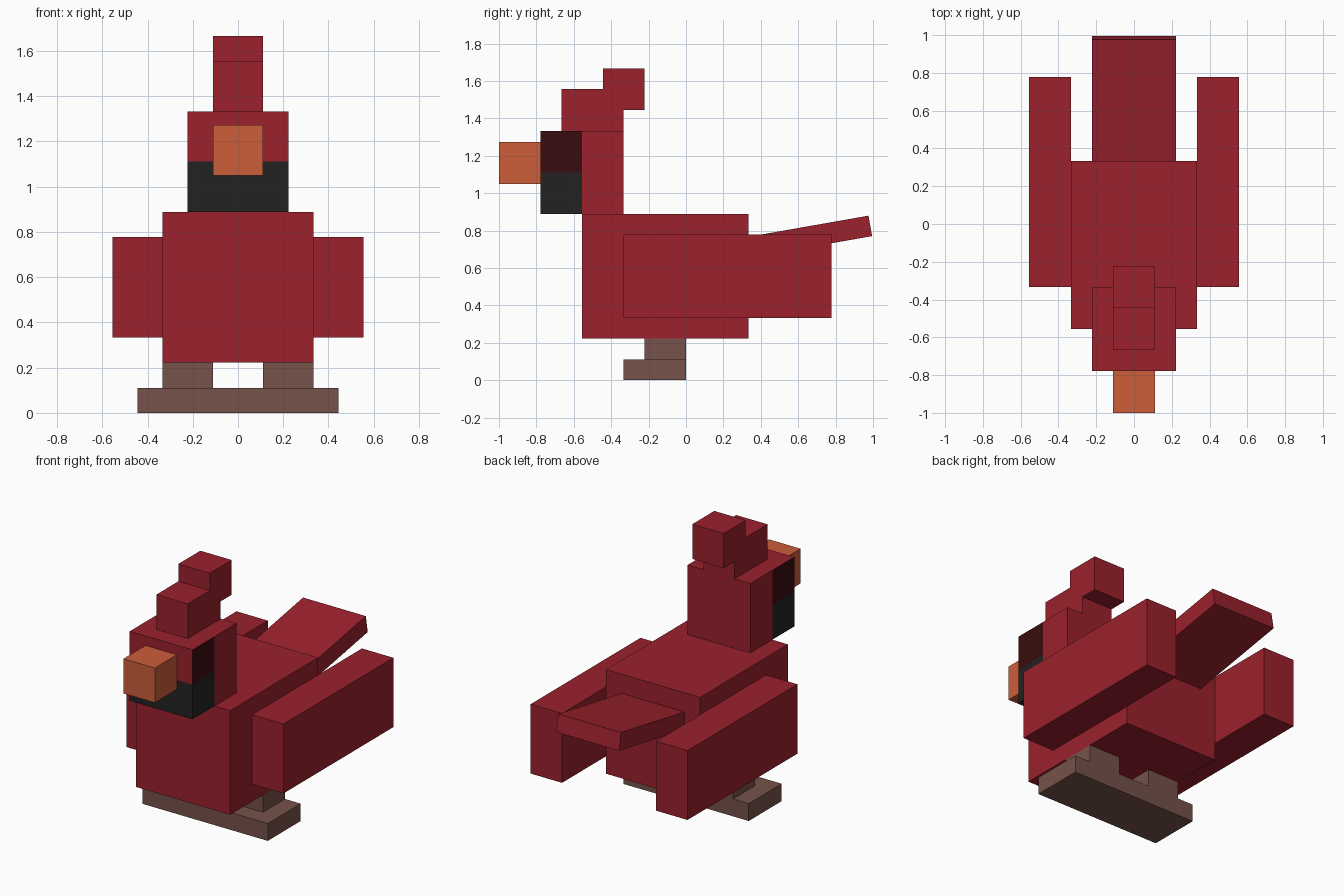
import bpy
import bmesh
from math import radians
from mathutils import Vector

default = bpy.data.objects.get("Cube")
if default:
    bpy.data.objects.remove(default)

U = 1 / 9  # block unit


def material(name, hex_code):
    def linear(c):
        return c / 12.92 if c <= 0.04045 else ((c + 0.055) / 1.055) ** 2.4
    rgb = [linear(int(hex_code[i:i + 2], 16) / 255) for i in (0, 2, 4)]
    mat = bpy.data.materials.new(name)
    mat.use_nodes = True
    mat.diffuse_color = (*rgb, 1)
    bsdf = next(n for n in mat.node_tree.nodes if n.type == "BSDF_PRINCIPLED")
    bsdf.inputs["Base Color"].default_value = (*rgb, 1)
    return mat


red = material("feather red", "9b212d")
maroon = material("dark maroon", "3a0c0e")
black = material("face black", "222222")
orange = material("beak orange", "cc5e3b")
brown = material("leg brown", "76524a")


def box(name, low, high, mat):
    """Axis-aligned block between two corners given in block units."""
    low, high = Vector(low) * U, Vector(high) * U
    size = high - low
    bm = bmesh.new()
    bmesh.ops.create_cube(bm, size=1)
    bmesh.ops.scale(bm, vec=size, verts=bm.verts)
    mesh = bpy.data.meshes.new(name)
    bm.to_mesh(mesh)
    bm.free()
    mesh.materials.append(mat)
    obj = bpy.data.objects.new(name, mesh)
    obj.location = (low + high) / 2
    bpy.context.collection.objects.link(obj)
    return obj


# Body and head
box("body", (-3, -5, 2), (3, 3, 8), red)
head = box("head", (-2, -7, 8), (2, -3, 12), red)
box("beak", (-1, -9, 9.45), (1, -7, 11.45), orange)
box("crest_front", (-1, -6, 12), (1, -3, 14), red)
box("crest_back", (-1, -4, 13), (1, -2, 15), red)

# Face mask: cut the head at its middle, then colour the front half
head.data.materials.append(black)
head.data.materials.append(maroon)
bm = bmesh.new()
bm.from_mesh(head.data)
for normal in ((0, 1, 0), (0, 0, 1)):
    bmesh.ops.bisect_plane(bm, geom=bm.verts[:] + bm.edges[:] + bm.faces[:],
                           plane_co=(0, 0, 0), plane_no=normal)
bm.normal_update()
for face in bm.faces:
    centre = face.calc_center_median()
    if centre.y < 0:
        if centre.z < 0:
            face.material_index = 1
        elif abs(face.normal.x) > 0.5:
            face.material_index = 2
bm.to_mesh(head.data)
bm.free()

# Wings and legs
for side, word in ((1, "left"), (-1, "right")):
    for part, inner, outer, y, z, mat in (
            ("wing", 3, 5, (-3, 7), (3, 7), red),
            ("leg", 1, 3, (-2, 0), (1, 2), brown)):
        x = sorted((side * inner, side * outer))
        box(f"{word}_{part}", (x[0], y[0], z[0]), (x[1], y[1], z[1]), mat)

# Feet form one wide slab
box("feet", (-4, -3, 0), (4, 0, 1), brown)

# Tail, raised at the back
tail = box("tail", (-2, -3, -0.5), (2, 3, 0.5), red)
tail.location = (0, 0.657, 0.767)
tail.rotation_euler.x = radians(10)
